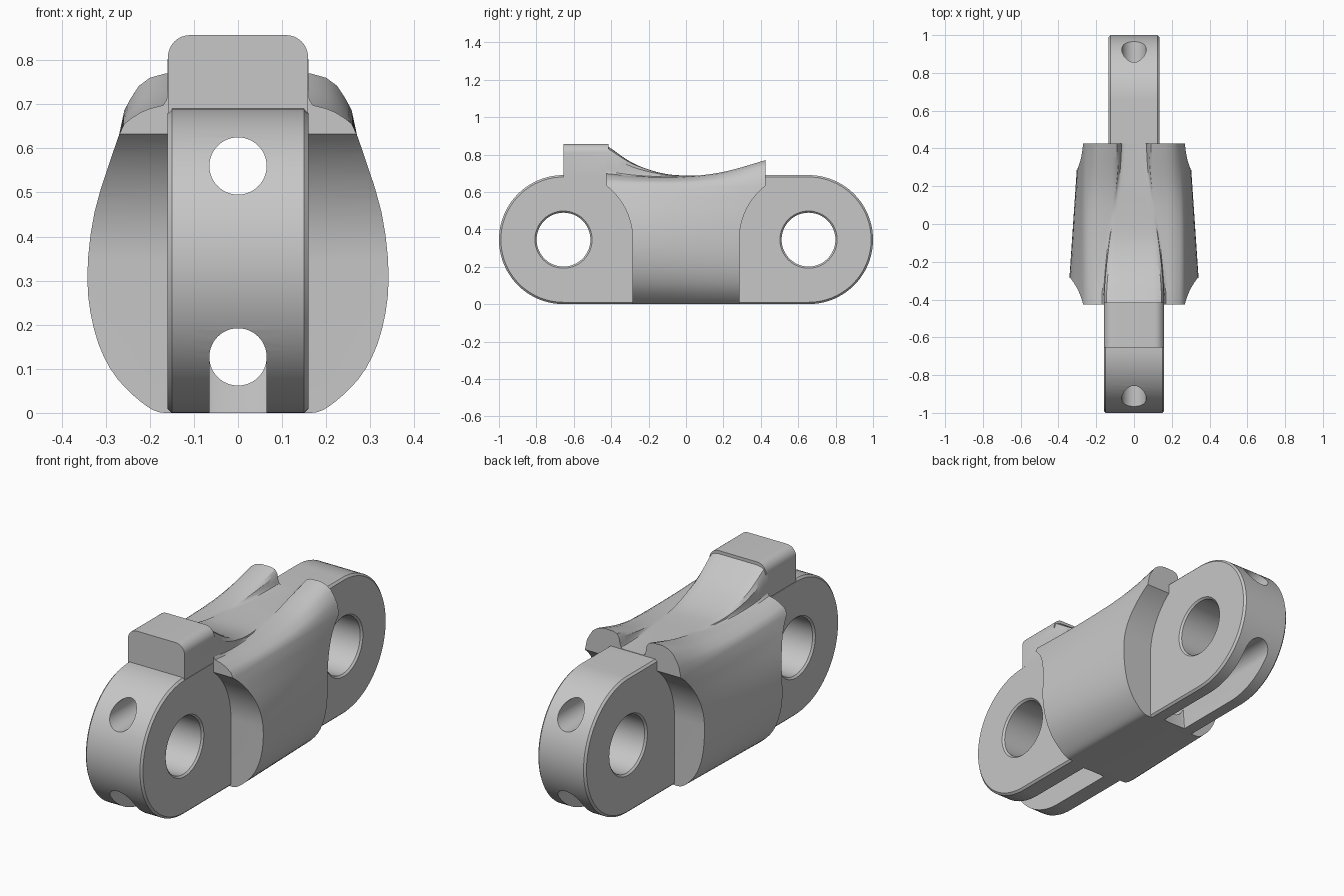
import bpy, bmesh, math
from mathutils import Vector

cube = bpy.data.objects.get("Cube")
if cube:
    bpy.data.objects.remove(cube)

steel = bpy.data.materials.new("grey steel")
steel.use_nodes = True
steel.diffuse_color = (0.57, 0.57, 0.57, 1)
steel.node_tree.nodes["Principled BSDF"].inputs["Base Color"].default_value = (0.57, 0.57, 0.57, 1)


def loft(name, sections):
    """Skin matching closed sections and cap both ends."""
    bm = bmesh.new()
    rings = [[bm.verts.new(p) for p in s] for s in sections]
    n = len(rings[0])
    for a, b in zip(rings, rings[1:]):
        for i in range(n):
            j = (i + 1) % n
            bm.faces.new((a[i], a[j], b[j], b[i]))
    bm.faces.new(rings[0])
    bm.faces.new(rings[-1])
    bmesh.ops.recalc_face_normals(bm, faces=bm.faces)
    mesh = bpy.data.meshes.new(name)
    bm.to_mesh(mesh)
    bm.free()
    mesh.materials.append(steel)
    obj = bpy.data.objects.new(name, mesh)
    bpy.context.collection.objects.link(obj)
    return obj


def apply(obj, mod):
    bpy.context.view_layer.objects.active = obj
    bpy.ops.object.modifier_apply(modifier=mod.name)


def combine(obj, other, operation):
    mod = obj.modifiers.new(operation, 'BOOLEAN')
    mod.operation, mod.solver, mod.object = operation, 'EXACT', other
    apply(obj, mod)
    bpy.data.objects.remove(other)


def spline(keys, u):
    """Smooth curve through (u, value) keys."""
    def slope(i):
        a, b = keys[max(i - 1, 0)], keys[min(i + 1, len(keys) - 1)]
        return (b[1] - a[1]) / (b[0] - a[0])
    i = 0
    while i < len(keys) - 2 and u > keys[i + 1][0]:
        i += 1
    (u0, v0), (u1, v1) = keys[i], keys[i + 1]
    h = u1 - u0
    s = min(max((u - u0) / h, 0), 1)
    return (v0 * (1 + 2 * s) * (1 - s) ** 2 + h * slope(i) * s * (1 - s) ** 2
            + v1 * s * s * (3 - 2 * s) + h * slope(i + 1) * s * s * (s - 1))


def mix(a, b, t):
    return a + (b - a) * t


# Body: bulging flanks, rising ramp at the front, two horns at the back
STEP = [0, 0.2, 0.4, 0.55, 0.7, 0.85, 1]
FLANK_FRONT = list(zip(STEP, [0.17, 0.225, 0.298, 0.337, 0.353, 0.333, 0.27]))
FLANK_BACK = list(zip(STEP, [0.15, 0.2, 0.255, 0.282, 0.292, 0.288, 0.27]))
RIM = [(-0.45, 0.697), (-0.25, 0.682), (0, 0.683), (0.2, 0.707), (0.45, 0.777)]
RAMP = [(-0.45, 0.857), (-0.42, 0.845), (-0.3, 0.763), (-0.2, 0.72), (-0.1, 0.695),
        (0, 0.688), (0.2, 0.69), (0.45, 0.692)]
# front x, back x, share of rim height
SHOULDER = [(0.258, 0.258, 0.4), (0.243, 0.245, 0.58), (0.22, 0.225, 0.8), (0.2, 0.2, 0.93)]
# front x, back x, share from rim to ramp
WALL = [(0.182, 0.165, 0), (0.17, 0.11, 0.02), (0.162, 0.09, 0.1), (0.16, 0.078, 0.3),
        (0.16, 0.072, 0.7), (0.147, 0.066, 0.92), (0.128, 0.06, 0.98), (0.108, 0.05, 1)]


def body_section(y):
    t = (y + 0.45) / 0.9
    ease = t * t * (3 - 2 * t)
    rim, ramp = spline(RIM, y), spline(RAMP, y)
    half = []
    for k in range(21):
        s = k / 20
        half.append((mix(spline(FLANK_FRONT, s), spline(FLANK_BACK, s), t), 0.63 * s * s))
    half += [(mix(a, b, t), mix(0.63, rim, f)) for a, b, f in SHOULDER]
    half += [(mix(a, b, ease), mix(rim, ramp, f)) for a, b, f in WALL]
    return [(x, y, z) for x, z in half] + [(-x, y, z) for x, z in reversed(half)]


link = loft("chain_link", [body_section(-0.45 + 0.9 * k / 40) for k in range(41)])

# Side outline that flares outward above mid height
flare = []
for k in range(17):
    a = math.radians(52) * k / 16
    flare.append((0.285 + 0.365 * (1 - math.cos(a)), 0.345 + 0.365 * math.sin(a)))
outline = [(0.285, -0.1)] + flare + [(flare[-1][0], 1)]
outline += [(-y, z) for y, z in reversed(outline)]
combine(link, loft("outline_cutter", [[(x, y, z) for y, z in outline] for x in (-0.5, 0.5)]), 'INTERSECT')

# Rounded eye at each end, with a chamfered rim
R, PIN_Y = 0.345, 0.655
for name, side, w in (("front_eye", -1, 0.16), ("back_eye", 1, 0.135)):
    arc = [math.pi * (k / 40 - 0.5) for k in range(41)]
    shape = [(PIN_Y + R * math.cos(a), R + R * math.sin(a)) for a in arc]
    shape += [(0.25, 2 * R), (0.25, 0)]
    eye = loft(name, [[(x, side * y, z) for y, z in shape] for x in (-w, w)])
    bevel = eye.modifiers.new("chamfer", 'BEVEL')
    bevel.width, bevel.segments, bevel.limit_method = 0.01, 1, 'ANGLE'
    apply(eye, bevel)
    combine(link, eye, 'UNION')

# Raised stop block with rounded upper edges
top = []
for k in range(9):
    a = math.pi / 2 * k / 8
    top.append((0.109 + 0.05 * math.cos(a), 0.807 + 0.05 * math.sin(a)))
block = [(0.159, 0.6)] + top
block += [(-x, z) for x, z in reversed(block)]
combine(link, loft("stop_block", [[(x, y, z) for x, z in block] for y in (-PIN_Y, -0.415)]), 'UNION')

# Pin holes with countersunk rims
ANGLES = [2 * math.pi * k / 48 for k in range(48)]
for y, w in ((-PIN_Y, 0.16), (PIN_Y, 0.135)):
    rings = [(-w - 0.03, 0.183), (-w + 0.009, 0.144), (w - 0.009, 0.144), (w + 0.03, 0.183)]
    hole = [[(x, y + r * math.cos(a), R + r * math.sin(a)) for a in ANGLES] for x, r in rings]
    combine(link, loft("pin_cutter", hole), 'DIFFERENCE')


# Lengthwise bores; the lower one opens downward under each eye
def bore(y, z, opened=False):
    pts = []
    for a in ANGLES:
        low = opened and math.sin(a) < -0.01
        pts.append((0.065 * math.cos(a), y, -0.05 if low else z + 0.065 * math.sin(a)))
    return pts


combine(link, loft("upper_bore_cutter", [bore(-1.1, 0.56), bore(1.1, 0.56)]), 'DIFFERENCE')
slots = [bore(y, 0.127, abs(y) > 0.3) for y in (-1.1, -0.31, -0.295, 0.295, 0.31, 1.1)]
combine(link, loft("lower_bore_cutter", slots), 'DIFFERENCE')

# Smooth curved faces, keep the machined edges crisp
bpy.ops.object.select_all(action='DESELECT')
link.select_set(True)
bpy.context.view_layer.objects.active = link
bpy.ops.object.shade_smooth_by_angle(angle=math.radians(30))
